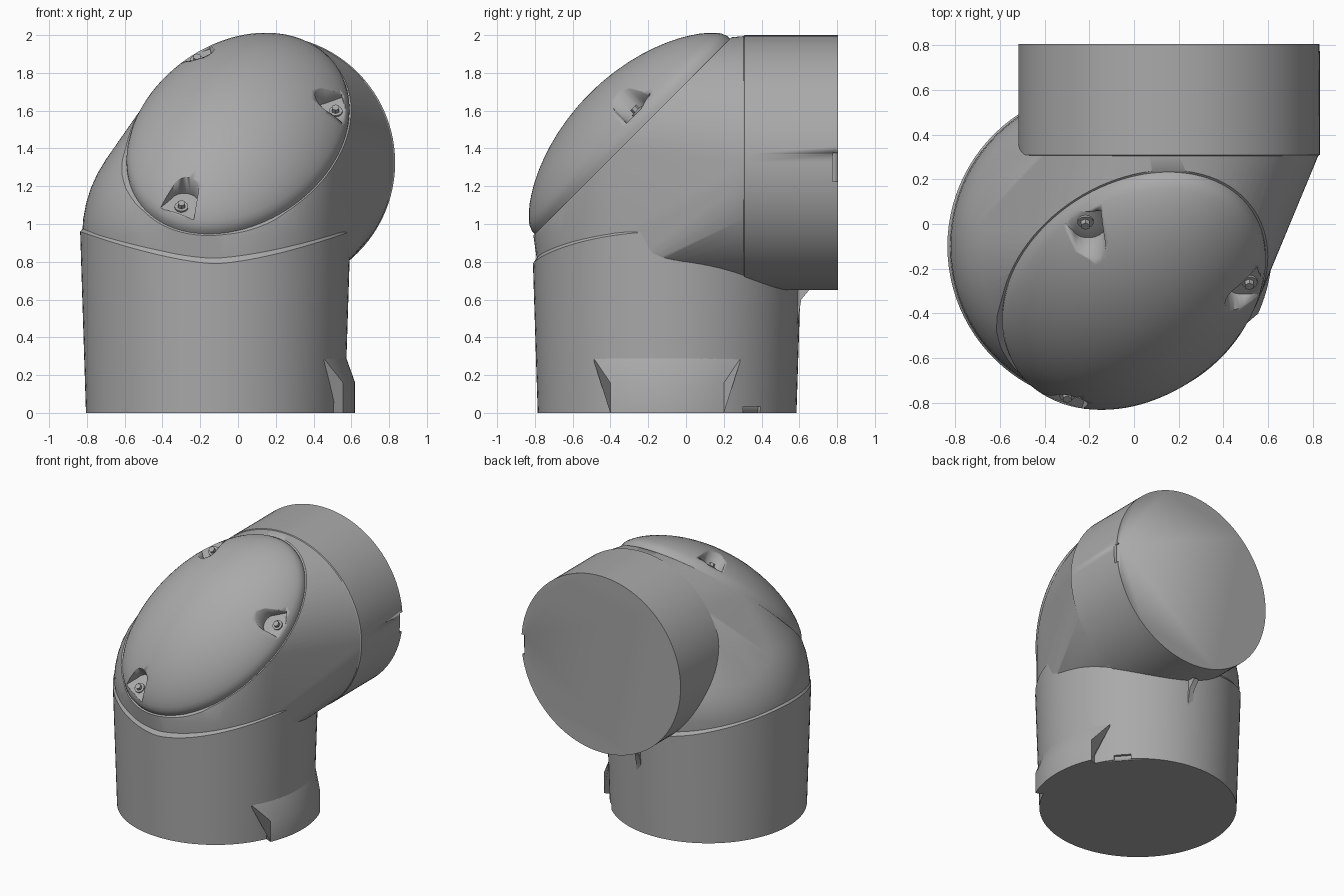
import bpy, bmesh
from math import sin, cos, pi, radians, sqrt
from mathutils import Vector, Matrix

cube = bpy.data.objects.get("Cube")
if cube:
    bpy.data.objects.remove(cube, do_unlink=True)

GREY = (0.4, 0.4, 0.4, 1)
grey = bpy.data.materials.new("plain grey")
grey.use_nodes = True
grey.diffuse_color = GREY
grey.node_tree.nodes["Principled BSDF"].inputs["Base Color"].default_value = GREY

N = 96
ANGLES = [2 * pi * i / N for i in range(N)]
COLUMN = Vector((-0.12, -0.1, 0))       # axis of the upright tube
OUTLET = Vector((0.157, 0, 1.325))      # axis of the rear tube
COVER = Vector((0, -0.295, 1.475))      # centre of the sloping cover
SLOPE = Vector((0, 1, 1)).normalized()
NORMAL = Vector((0, -1, 1)).normalized()


def make(name, bm, angle=35):
    bmesh.ops.recalc_face_normals(bm, faces=bm.faces)
    mesh = bpy.data.meshes.new(name)
    bm.to_mesh(mesh)
    bm.free()
    mesh.materials.append(grey)
    ob = bpy.data.objects.new(name, mesh)
    bpy.context.collection.objects.link(ob)
    bpy.ops.object.select_all(action='DESELECT')
    ob.select_set(True)
    bpy.context.view_layer.objects.active = ob
    bpy.ops.object.shade_smooth_by_angle(angle=radians(angle))
    return ob


def loft(name, rings, angle=35):
    """Closed rings joined by quads, with both ends capped."""
    bm = bmesh.new()
    loops = [[bm.verts.new(p) for p in ring] for ring in rings]
    n = len(loops[0])
    for a, b in zip(loops, loops[1:]):
        for i in range(n):
            j = (i + 1) % n
            bm.faces.new((a[i], a[j], b[j], b[i]))
    bm.faces.new(loops[0])
    bm.faces.new(loops[-1])
    return make(name, bm, angle)


def cut(target, cutter):
    mod = target.modifiers.new("cut", 'BOOLEAN')
    mod.operation = 'DIFFERENCE'
    mod.solver = 'EXACT'
    mod.object = cutter
    cutter.hide_render = True
    cutter.hide_viewport = True
    cutter.display_type = 'WIRE'


def prism(name, centre, axis, radius, length, sides=32):
    bm = bmesh.new()
    turn = axis.to_track_quat('Z', 'Y').to_matrix().to_4x4()
    bmesh.ops.create_cone(bm, cap_ends=True, segments=sides, radius1=radius, radius2=radius,
                          depth=length, matrix=Matrix.Translation(centre + axis * length / 2) @ turn)
    return make(name, bm)


def box(name, centre, size, turn=0):
    bm = bmesh.new()
    bmesh.ops.create_cube(bm, size=1, matrix=Matrix.Translation(centre)
                          @ Matrix.Rotation(turn, 4, 'Z') @ Matrix.Diagonal((*size, 1)))
    return make(name, bm)


def column_point(a, r, z):
    return COLUMN + Vector((r * cos(a), r * sin(a), z))


def outlet_point(a, r, y):
    return OUTLET + Vector((r * cos(a), y, r * sin(a)))


def cover_point(a, r, h):
    """Skewed ellipse lying on the sloping plane, lifted by h."""
    x = r * (0.155 * sin(a) + 0.569 * cos(a))
    return COVER + Vector((x, 0, 0)) + SLOPE * (0.73 * r * sin(a)) + NORMAL * h


# Upright tube with a wavy upper lip
def lip(a):
    return 0.79 + 0.17 * abs(cos(a)) ** 1.5

column = loft("upright_tube", [
    [column_point(a, 0.685, 0) for a in ANGLES],
    [column_point(a, 0.685 + 0.032 * lip(a), lip(a)) for a in ANGLES],
    [column_point(a, 0.69, lip(a) + 0.03) for a in ANGLES],
    [column_point(a, 0.5, 0.8) for a in ANGLES]])

# Rear tube
outlet = loft("rear_tube", [
    [outlet_point(a, 0.64, 0.28) for a in ANGLES],
    [outlet_point(a, 0.675, 0.31) for a in ANGLES],
    [outlet_point(a, 0.675, 0.805) for a in ANGLES]])

# Elbow shell: hull of a ball, the rear ring and the cover seat, trimmed flat
bm = bmesh.new()
for k in range(14):
    t = k / 13 * pi / 2
    for a in ANGLES:
        bm.verts.new(column_point(a, 0.705 * cos(t), 0.94 + 0.705 * sin(t)))
for a in ANGLES:
    bm.verts.new(column_point(a, 0.685, 0.78))
    bm.verts.new(outlet_point(a, 0.67, 0.31))
    bm.verts.new(cover_point(a, 1.015, -0.015))
bmesh.ops.remove_doubles(bm, verts=bm.verts, dist=0.001)
hull = bmesh.ops.convex_hull(bm, input=bm.verts)
bmesh.ops.delete(bm, geom=list({v for v in hull["geom_interior"] + hull["geom_unused"]
                                if isinstance(v, bmesh.types.BMVert)}), context='VERTS')
trim = bmesh.ops.bisect_plane(bm, geom=bm.verts[:] + bm.edges[:] + bm.faces[:], dist=0.0001,
                              plane_co=COVER - NORMAL * 0.016, plane_no=NORMAL, clear_outer=True)
bmesh.ops.holes_fill(bm, edges=[e for e in bm.edges if e.is_boundary], sides=0)
make("elbow_shell", bm, 40)

# Domed cover with a thin rim
DOME = [0.985, 0.96, 0.92, 0.87, 0.81, 0.74, 0.66, 0.57, 0.47, 0.36, 0.24, 0.12, 0.03]
rings = [[cover_point(a, 0.97, -0.04) for a in ANGLES],
         [cover_point(a, 1.0, -0.03) for a in ANGLES],
         [cover_point(a, 1.0, 0.005) for a in ANGLES]]
rings += [[cover_point(a, r, 0.012 + 0.293 * (1 - r * r) ** 0.72) for a in ANGLES] for r in DOME]
cover = loft("domed_cover", rings)

# Three screw pockets around the cover: arched recess, pointed towards the crown
for i in range(3):
    a = radians(10 + 120 * i)
    seat = cover_point(a, 0.88, 0.055)
    inward = (cover_point(a, 0.5, 0.055) - seat).normalized()
    side = NORMAL.cross(inward)
    outline = [seat - inward * 0.055 + side * 0.1, seat - inward * 0.055 - side * 0.1]
    outline += [seat + inward * (0.04 + 0.07 * sin(t)) - side * (0.075 * cos(t))
                for t in [pi * k / 10 for k in range(11)]]
    cut(cover, loft("pocket_cutter", [outline, [p + NORMAL * 0.3 for p in outline]]))
    prism("screw_washer", seat - NORMAL * 0.01, NORMAL, 0.036, 0.02, 24)
    prism("screw_head", seat, NORMAL, 0.022, 0.035, 6)

# Lug at the foot of the upright tube, flaring out as it rises
SECTION = [(0.6, 0, 24), (0.74, 0, 24), (0.74, 0.16, 24), (0.69, 0.3, 35), (0.6, 0.3, 35), (0.6, 0.16, 24)]
loft("foot_lug", [[column_point(radians(w) * (k / 8 - 1), r, z) for r, z, w in SECTION]
                  for k in range(17)], 30)

# Small rib under the rear tube
rib = [Vector((0, 0.52, 0.4)), Vector((0, 0.58, 0.42)), Vector((0, 0.61, 0.6)),
       Vector((0, 0.66, 0.66)), Vector((0, 0.52, 0.7))]
loft("under_rib", [[p + Vector((x, 0, 0)) for p in rib] for x in (-0.035, 0.005)])

# Locating notches in the two open ends
foot = radians(41)
cut(column, box("foot_notch_cutter", column_point(foot, 0.69, 0.01), (0.05, 0.12, 0.05), foot))
cut(outlet, box("rear_notch_cutter", Vector((0.832, 0.805, 1.3)), (0.05, 0.06, 0.15)))
